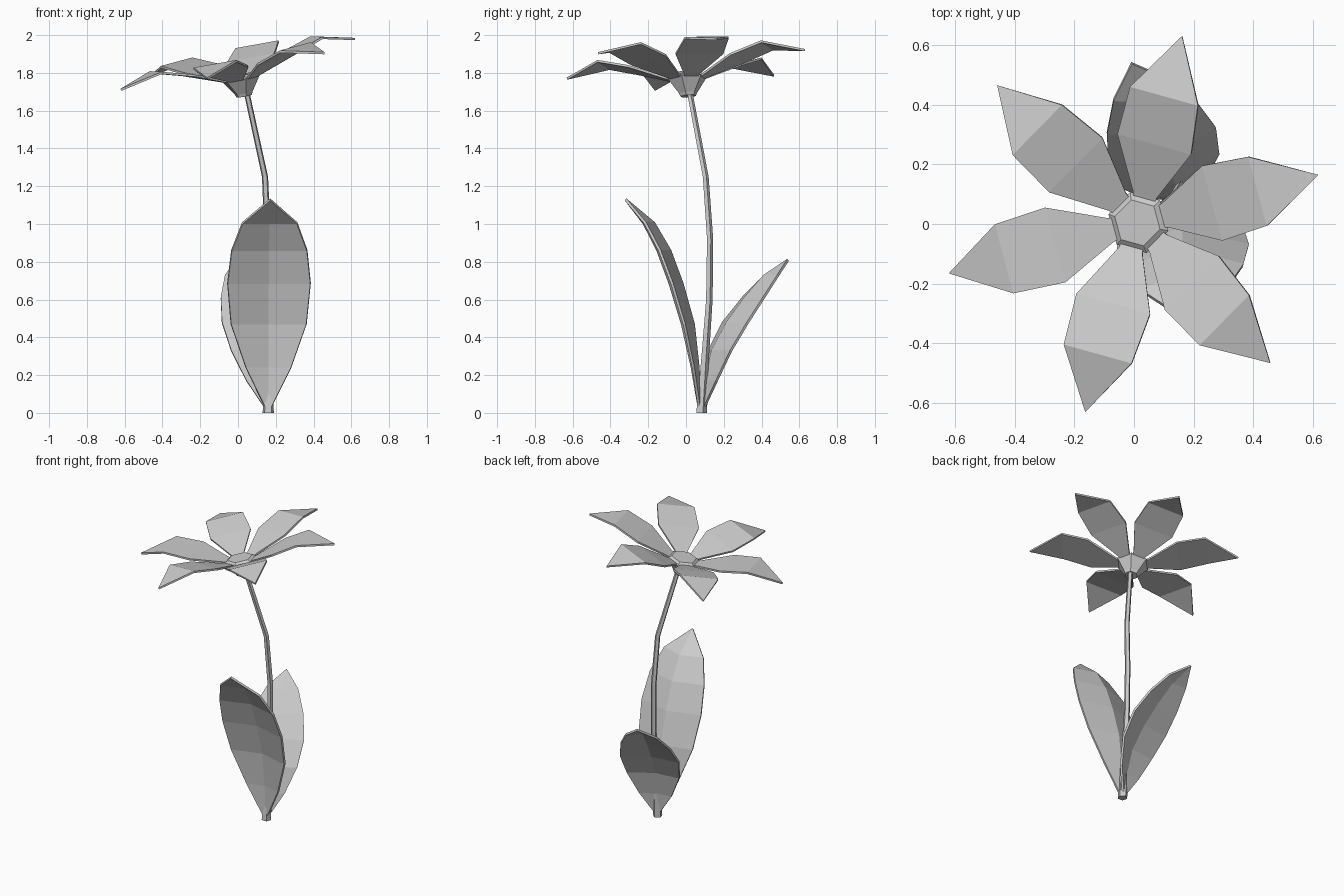
import bpy
from math import sin, cos, radians, pi
from mathutils import Vector, Matrix

if "Cube" in bpy.data.objects:
    bpy.data.objects.remove(bpy.data.objects["Cube"])


def make(name, verts, faces, thickness=0):
    me = bpy.data.meshes.new(name)
    me.from_pydata([tuple(v) for v in verts], [], faces)
    ob = bpy.data.objects.new(name, me)
    bpy.context.collection.objects.link(ob)
    if thickness:
        mod = ob.modifiers.new("thickness", 'SOLIDIFY')
        mod.thickness = thickness
        mod.offset = 0
    return ob


def ring(center, radius, sides, start=0):
    c = Vector(center)
    return [c + Vector((cos(start + 2 * pi * i / sides), sin(start + 2 * pi * i / sides), 0)) * radius
            for i in range(sides)]


def tube(name, rings):
    # capped skin through rings of equal side count
    n = len(rings[0])
    verts = [v for r in rings for v in r]
    faces = [tuple(reversed(range(n))), tuple(range(len(verts) - n, len(verts)))]
    for k in range(len(rings) - 1):
        for i in range(n):
            j = (i + 1) % n
            faces.append((k * n + i, k * n + j, (k + 1) * n + j, (k + 1) * n + i))
    return make(name, verts, faces)


def strip(name, rows, tip, matrix, thickness):
    # sheet through equal rows, closed into a single tip point
    n = len(rows[0])
    verts = [v for r in rows for v in r] + [tip]
    last = len(verts) - 1
    faces = [(k * n + i, k * n + i + 1, (k + 1) * n + i + 1, (k + 1) * n + i)
             for k in range(len(rows) - 1) for i in range(n - 1)]
    top = (len(rows) - 1) * n
    if n == 2:
        faces.append((top, top + 1, last))
    else:
        faces += [(top + i, top + i + 1, last) for i in range(n - 1)]
    return make(name, [matrix @ Vector(v) for v in verts], faces, thickness)


# Stem: bent, tapering
stem = [(.16, .08, 0, .031), (.16, .10, .3, .022), (.16, .122, .6, .019), (.157, .126, .92, .018),
        (.143, .103, 1.25, .017), (.045, .018, 1.70, .016)]
tube("stem", [ring(p[:3], p[3], 5, .3) for p in stem])

# Flower head frame, tilted
up = Vector((-.199, -.0685, 1))
head = Matrix.Translation((0, 0, 1.845)) @ up.to_track_quat('Z', 'Y').to_matrix().to_4x4()
tilt = Vector((0, 0, 1)).rotation_difference(up).to_matrix().to_4x4()
head = Matrix.Translation((0, 0, 1.845)) @ tilt

# Hub: six-sided cup with a low raised centre
hub = [(-.172, .042), (-.155, .05), (-.075, .106), (-.058, .08)]
tube("flower_centre", [[head @ v for v in ring((0, 0, z), r, 6, radians(45))] for z, r in hub])

# Petals: (distance, half width, height)
petal = [(.06, .033, -.085), (.10, .042, -.07), (.28, .13, 0), (.45, .12, .05)]
for i in range(6):
    spin = Matrix.Rotation(radians(15 + 60 * i), 4, 'Z')
    rows = [[(d, -w, z), (d, w, z)] for d, w, z in petal]
    strip(f"petal_{i + 1}", rows, (.655, 0, 0), head @ spin, .012)


# Leaves: rows of (outward distance of midrib, height, half width, outward droop of edges)
def leaf(name, angle, rows, tip):
    m = Matrix.Translation((.16, .08, 0)) @ Matrix.Rotation(radians(angle), 4, 'Z')
    pts = [[(d + e, -w, z), (d, 0, z), (d + e, w, z)] for d, z, w, e in rows]
    strip(name, pts, tip, m, .014)


leaf("front_leaf", -88.5,
     [(.005, .02, .012, .005), (.015, .24, .12, .03), (.04, .47, .2, .055), (.10, .685, .22, .06),
      (.165, .86, .2, .06), (.25, 1.005, .145, .05)], (.4, 0, 1.13))
leaf("back_leaf", 110,
     [(.005, .02, .012, .005), (.025, .17, .105, .025), (.065, .33, .17, .042), (.15, .48, .19, .045),
      (.25, .61, .16, .045), (.355, .725, .1, .04)], (.49, 0, .81))
